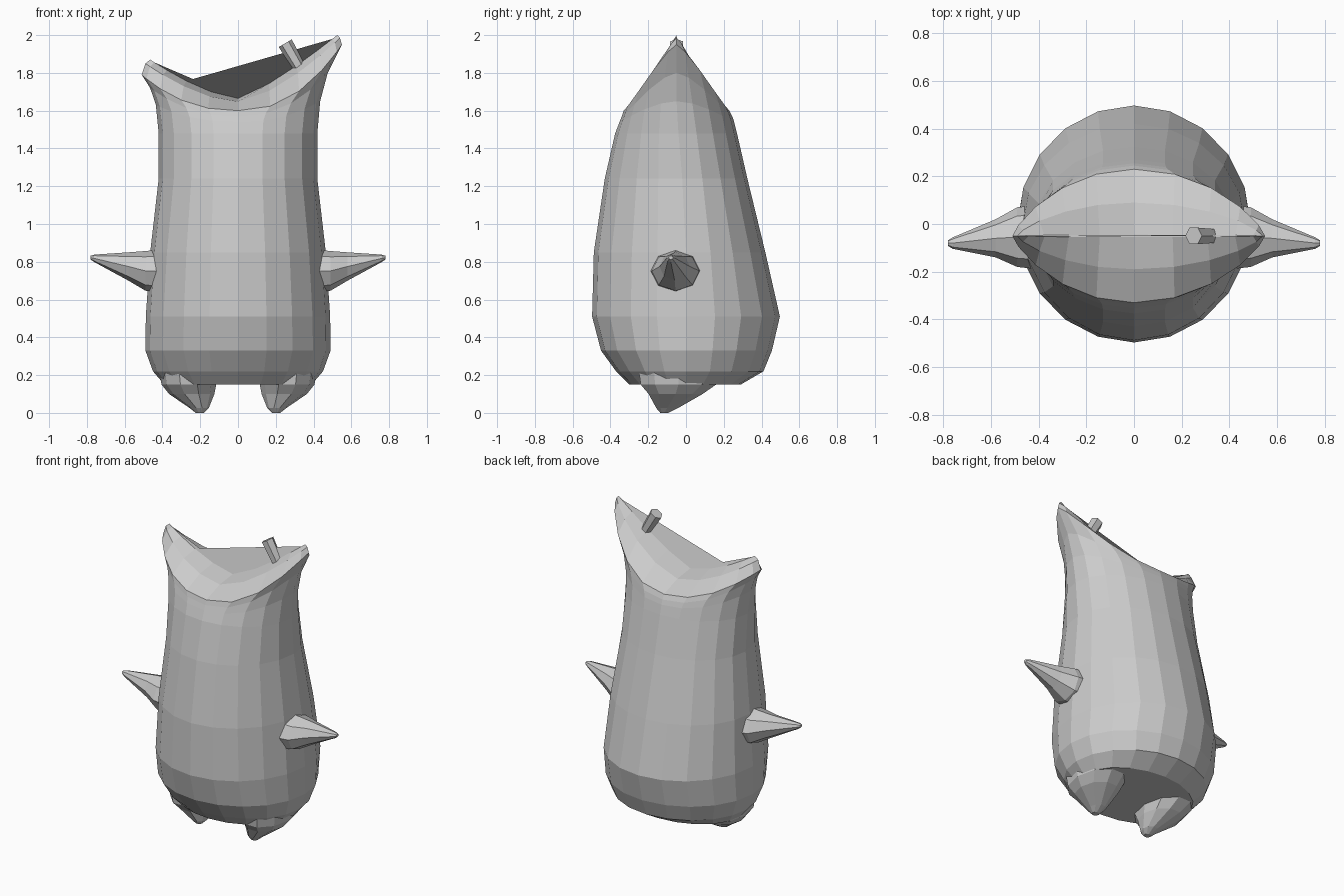
import bpy, math
from mathutils import Vector

if "Cube" in bpy.data.objects:
    bpy.data.objects.remove(bpy.data.objects["Cube"])


def loft(name, rings):
    """Skin a list of equal-length rings and cap both ends."""
    n = len(rings[0])
    verts = [p for r in rings for p in r]
    faces = []
    for k in range(len(rings) - 1):
        a, b = k * n, (k + 1) * n
        for i in range(n):
            j = (i + 1) % n
            faces.append((a + i, a + j, b + j, b + i))
    faces.append(tuple(reversed(range(n))))
    last = (len(rings) - 1) * n
    faces.append(tuple(range(last, last + n)))
    me = bpy.data.meshes.new(name)
    me.from_pydata(verts, [], faces)
    me.validate()
    ob = bpy.data.objects.new(name, me)
    bpy.context.collection.objects.link(ob)
    return ob


def ellipse(c, ax, ay, n=8):
    """Ring around centre c spanned by two half-axis vectors."""
    c, ax, ay = Vector(c), Vector(ax), Vector(ay)
    return [c + ax * math.cos(2 * math.pi * i / n) + ay * math.sin(2 * math.pi * i / n)
            for i in range(n)]


SIDES = 20


def body_ring(xl, xr, yf, yb, yc, zm, zl=None, zr=None, p=1.0, ql=2.3, qr=2.3):
    """Body cross-section; its left and right ends may rise to zl and zr."""
    zl = zm if zl is None else zl
    zr = zm if zr is None else zr
    ring = []
    for i in range(SIDES):
        t = 2 * math.pi * i / SIDES
        c, s = math.cos(t), math.sin(t)
        u, f = abs(c), abs(s) ** p
        right = c > 0
        x = c * (xr if right else xl)
        y = yc + f * ((yb - yc) if s > 0 else (yf - yc))
        z = zm + ((zr if right else zl) - zm) * u ** (qr if right else ql)
        ring.append((x, y, z))
    return ring


# Body: flat levels, then levels sweeping up into the two head horns
levels = [
    body_ring(.26, .26, -.20, .17, 0, .15),
    body_ring(.39, .39, -.30, .29, 0, .15),
    body_ring(.45, .45, -.37, .41, 0, .22),
    body_ring(.49, .49, -.45, .455, 0, .33),
    body_ring(.488, .488, -.497, .497, 0, .51),
    body_ring(.465, .465, -.488, .42, 0, .85),
    body_ring(.42, .42, -.43, .325, -.02, 1.24),
    body_ring(.42, .42, -.375, .27, -.04, 1.48),
    body_ring(.435, .435, -.352, .255, -.05, 1.54, 1.63, 1.65, 1.1),
    body_ring(.465, .475, -.34, .245, -.05, 1.57, 1.72, 1.80, 1.3),
    body_ring(.51, .55, -.33, .23, -.05, 1.60, 1.79, 1.95, 1.55),
    body_ring(.49, .54, -.19, .09, -.05, 1.648, 1.85, 1.985, 1.5, 1.7, 1.5),
    body_ring(.465, .525, -.055, -.045, -.05, 1.665, 1.87, 2.0, 1, 1.5, 1.25),
]
loft("body", levels)

# Side arms and feet, mirrored left and right
for side, label in ((1, "right"), (-1, "left")):
    arm = [(.40, -.055, .75, .135, .115), (.49, -.055, .752, .125, .105),
           (.58, -.06, .775, .08, .075), (.76, -.08, .818, .024, .02),
           (.78, -.08, .822, .012, .01)]
    loft(label + "_arm", [ellipse((side * x, y, z), (0, side * ry, 0), (0, 0, rz))
                          for x, y, z, ry, rz in arm])
    foot = [(.202, -.115, 0, .022, .022), (.205, -.10, .025, .05, .06),
            (.245, -.055, .10, .12, .15), (.26, -.04, .15, .145, .21),
            (.265, -.04, .22, .15, .22)]
    loft(label + "_foot", [ellipse((side * x, y, z), (side * rx, 0, 0), (0, side * ry, 0), 10)
                           for x, y, z, rx, ry in foot])

# Small six-sided stub on the taller horn
axis = Vector((-.5, 0, .86)).normalized()
across = Vector((axis.z, 0, -axis.x))
loft("horn_stub", [ellipse(c, across * r, (0, r, 0), 6)
                   for c, r in (((.33, -.05, 1.82), .033), ((.25, -.05, 1.957), .04))])
